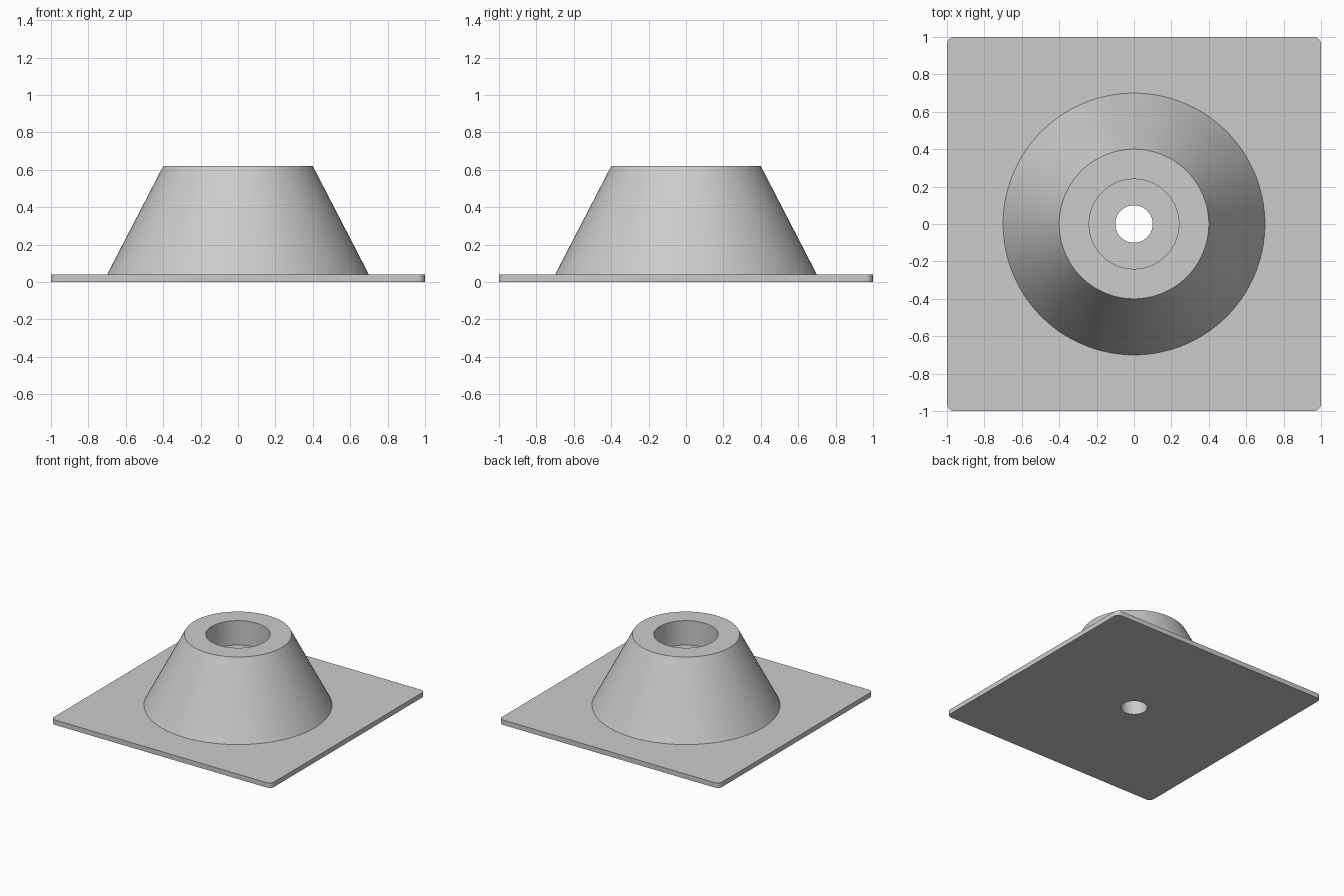
import bpy, bmesh, math

if "Cube" in bpy.data.objects:
    bpy.data.objects.remove(bpy.data.objects["Cube"])

PER_QUARTER = 24   # points per quadrant of every ring
CORNER = 0.04      # plate corner radius


def circle(r, z):
    n = PER_QUARTER * 4
    return [(r * math.cos(2 * math.pi * (i + 0.5) / n),
             r * math.sin(2 * math.pi * (i + 0.5) / n), z) for i in range(n)]


def rounded_square(half, z):
    pts = []
    for q in range(4):
        mid = math.radians(45 + 90 * q)
        cx = math.copysign(half - CORNER, math.cos(mid))
        cy = math.copysign(half - CORNER, math.sin(mid))
        for i in range(PER_QUARTER):
            a = math.pi / 2 * (q + i / (PER_QUARTER - 1))
            pts.append((cx + CORNER * math.cos(a), cy + CORNER * math.sin(a), z))
    return pts


# Closed loop of rings: bore, counterbore, rim, cone, plate top, plate edge
rings = [
    circle(0.10, 0.0), circle(0.10, 0.42),
    circle(0.24, 0.42), circle(0.24, 0.62),
    circle(0.40, 0.62), circle(0.70, 0.04),
    rounded_square(1.0, 0.04), rounded_square(1.0, 0.0),
]

bm = bmesh.new()
loops = [[bm.verts.new(p) for p in ring] for ring in rings]
count = PER_QUARTER * 4
for k, a in enumerate(loops):
    b = loops[(k + 1) % len(loops)]
    for i in range(count):
        j = (i + 1) % count
        bm.faces.new((a[i], a[j], b[j], b[i]))
bmesh.ops.recalc_face_normals(bm, faces=bm.faces)

mesh = bpy.data.meshes.new("flanged_cone_mount")
bm.to_mesh(mesh)
bm.free()

# Plain grey finish
grey = bpy.data.materials.new("light grey")
grey.diffuse_color = (0.6, 0.6, 0.6, 1)
grey.use_nodes = True
grey.node_tree.nodes["Principled BSDF"].inputs["Base Color"].default_value = grey.diffuse_color
mesh.materials.append(grey)

mount = bpy.data.objects.new("flanged_cone_mount", mesh)
bpy.context.collection.objects.link(mount)
bpy.context.view_layer.objects.active = mount
mount.select_set(True)
bpy.ops.object.shade_smooth_by_angle(angle=math.radians(30))
